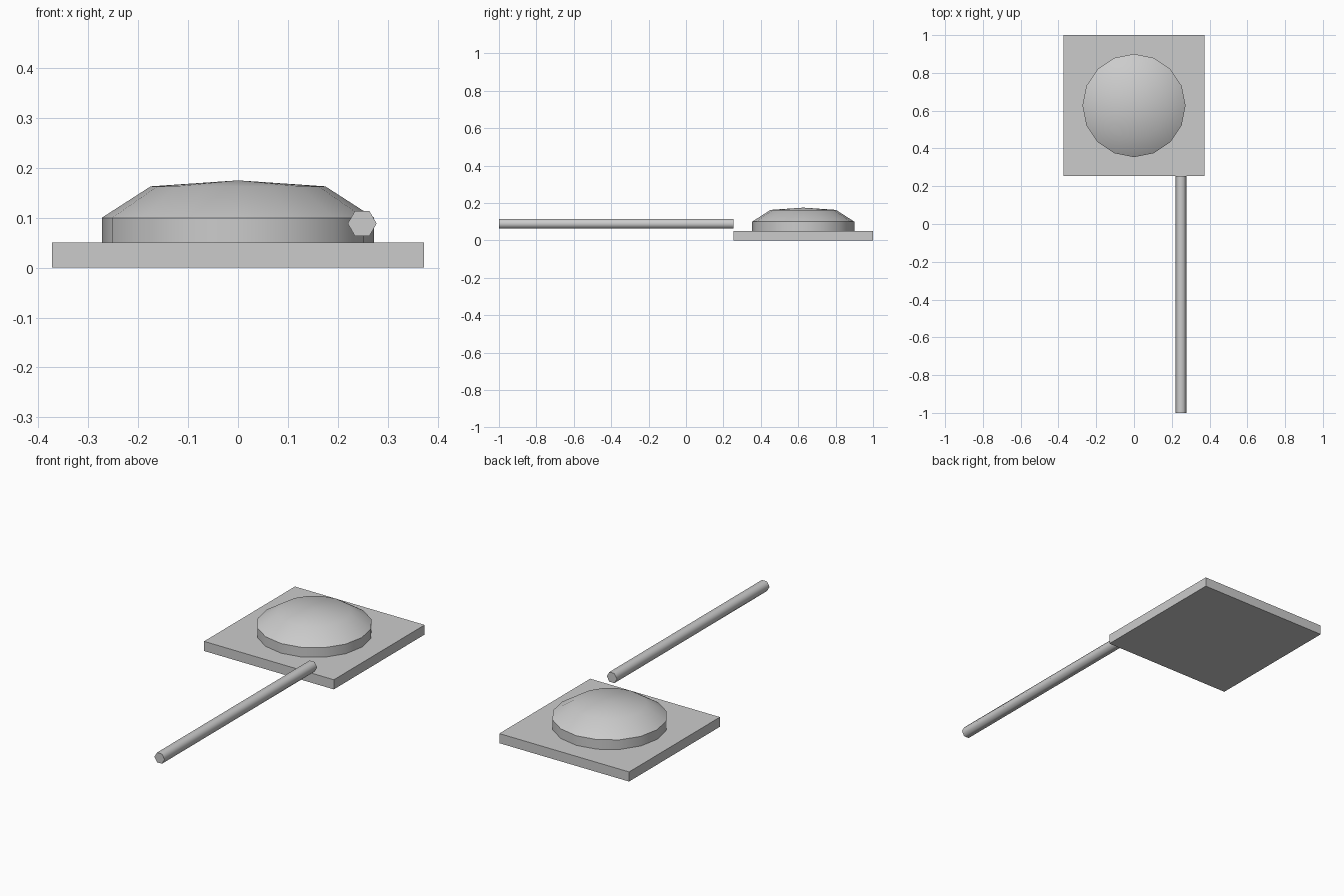
import bpy, bmesh, math

if "Cube" in bpy.data.objects:
    bpy.data.objects.remove(bpy.data.objects["Cube"])

grey = bpy.data.materials.new("plain_grey")
grey.diffuse_color = (0.6, 0.6, 0.6, 1)
grey.use_nodes = True
grey.node_tree.nodes["Principled BSDF"].inputs["Base Color"].default_value = grey.diffuse_color


def make(name, bm, angle=None):
    bmesh.ops.recalc_face_normals(bm, faces=bm.faces)
    mesh = bpy.data.meshes.new(name)
    bm.to_mesh(mesh)
    bm.free()
    mesh.materials.append(grey)
    obj = bpy.data.objects.new(name, mesh)
    bpy.context.collection.objects.link(obj)
    if angle:
        bpy.ops.object.select_all(action='DESELECT')
        obj.select_set(True)
        bpy.context.view_layer.objects.active = obj
        bpy.ops.object.shade_smooth_by_angle(angle=math.radians(angle))
    return obj


def lathe(name, profile, sides, angle):
    """Stack rings of (radius, z) around z; radius 0 closes to a point."""
    bm = bmesh.new()
    rings = []
    for r, z in profile:
        n = sides if r else 1
        rings.append([bm.verts.new((r * math.cos(math.tau * i / sides),
                                    r * math.sin(math.tau * i / sides), z))
                      for i in range(n)])
    for a, b in zip(rings, rings[1:]):
        for i in range(sides):
            j = (i + 1) % sides
            quad = [a[i], a[j]] + ([b[j], b[i]] if len(b) > 1 else [b[0]])
            bm.faces.new(quad)
    for ring in (rings[0], rings[-1]):
        if len(ring) > 1:
            bm.faces.new(ring)
    return make(name, bm, angle)


CENTRE_Y = 0.627

# Square base slab
bm = bmesh.new()
bmesh.ops.create_cube(bm, size=1)
bmesh.ops.scale(bm, vec=(0.746, 0.746, 0.05), verts=bm.verts)
base = make("base", bm)
base.location = (0, CENTRE_Y, 0.025)

# Round drum and the shallow dome on it
drum = lathe("drum", [(0.273, 0.05), (0.273, 0.10)], 16, 30)
dome = lathe("dome", [(0.273, 0.10), (0.175, 0.163), (0, 0.175)], 16, 50)
for part in (drum, dome):
    part.location.y = CENTRE_Y

# Hexagonal rod lying along y
rod = lathe("rod", [(0.029, 0), (0.029, 1.253)], 6, 65)
rod.rotation_euler.x = math.radians(90)
rod.location = (0.249, 0.253, 0.0885)
